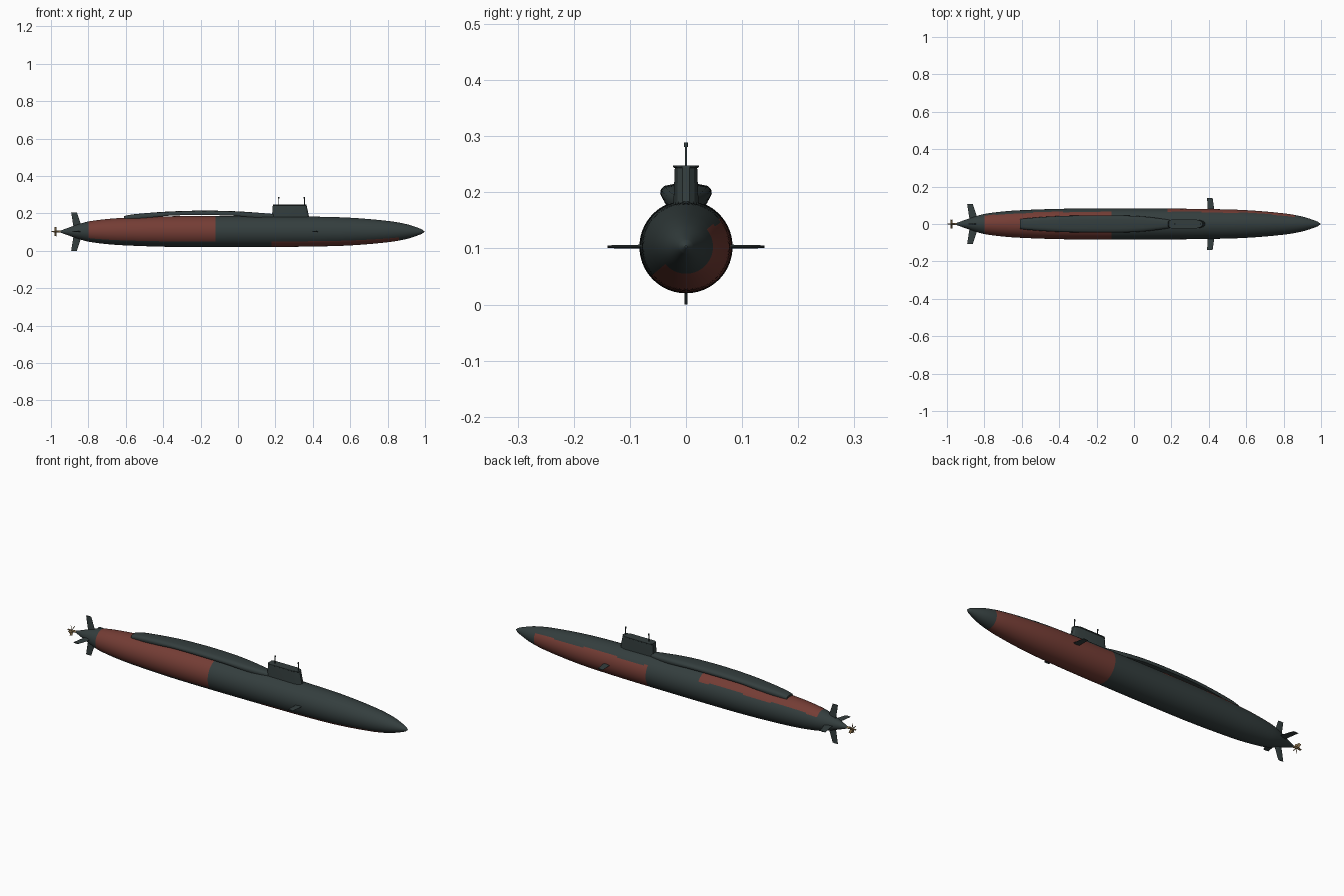
import bpy, bmesh, math
from mathutils import Vector, Matrix

if "Cube" in bpy.data.objects:
    bpy.data.objects.remove(bpy.data.objects["Cube"])

CZ = 0.103  # height of the hull axis


def material(name, rgb):
    m = bpy.data.materials.new(name)
    m.diffuse_color = (*rgb, 1)
    m.use_nodes = True
    m.node_tree.nodes["Principled BSDF"].inputs["Base Color"].default_value = m.diffuse_color
    return m


DARK = material("dark green grey", (0.034, 0.048, 0.048))
RED = material("dull red", (0.175, 0.046, 0.035))
BRASS = material("brass", (0.26, 0.17, 0.075))


def make(name, bm, mats, smooth=35):
    bmesh.ops.recalc_face_normals(bm, faces=bm.faces)
    me = bpy.data.meshes.new(name)
    bm.to_mesh(me)
    bm.free()
    ob = bpy.data.objects.new(name, me)
    bpy.context.collection.objects.link(ob)
    for m in mats:
        me.materials.append(m)
    bpy.ops.object.select_all(action='DESELECT')
    ob.select_set(True)
    bpy.context.view_layer.objects.active = ob
    bpy.ops.object.shade_smooth_by_angle(angle=math.radians(smooth))
    return ob


def loft(rings):
    """Skin closed rings of points and cap both ends."""
    bm = bmesh.new()
    vs = [[bm.verts.new(p) for p in r] for r in rings]
    n = len(vs[0])
    for a, b in zip(vs, vs[1:]):
        for i in range(n):
            bm.faces.new((a[i], a[(i + 1) % n], b[(i + 1) % n], b[i]))
    bm.faces.new(vs[0])
    bm.faces.new(vs[-1])
    return bm


def curve(keys, x):
    """Smooth value at x through rows of (x, value, value...)."""
    i = max(k for k in range(len(keys) - 1) if keys[k][0] <= x + 1e-9)
    p1, p2 = keys[i], keys[i + 1]
    p0, p3 = keys[max(i - 1, 0)], keys[min(i + 2, len(keys) - 1)]
    h = p2[0] - p1[0]
    t = (x - p1[0]) / h
    out = []
    for j in range(1, len(p1)):
        m1 = (p2[j] - p0[j]) / (p2[0] - p0[0]) * h
        m2 = (p3[j] - p1[j]) / (p3[0] - p1[0]) * h
        out.append((2*t**3 - 3*t*t + 1) * p1[j] + (t**3 - 2*t*t + t) * m1
                   + (3*t*t - 2*t**3) * p2[j] + (t**3 - t*t) * m2)
    return out


# Hull: body of revolution along x, with two red half-wraps
profile = [(-0.95, 0.005), (-0.9, 0.023), (-0.85, 0.04), (-0.8, 0.054), (-0.7, 0.067),
           (-0.6, 0.074), (-0.4, 0.081), (-0.2, 0.083), (0.2, 0.082), (0.4, 0.08),
           (0.6, 0.074), (0.8, 0.057), (0.9, 0.040), (0.96, 0.021), (0.985, 0.011), (0.996, 0.002)]
xs = sorted({round(-0.94 + 0.02 * i, 3) for i in range(97)} | {-0.95, 0.985, 0.996})
N = 72
rings = []
for x in xs:
    r = curve(profile, x)[0]
    rings.append([(x, r * math.cos(2 * math.pi * k / N), CZ + r * math.sin(2 * math.pi * k / N))
                  for k in range(N)])
bm = loft(rings)
for f in bm.faces:
    c = f.calc_center_median()
    a = math.degrees(math.atan2(c.z - CZ, c.y)) % 360
    edge = 38 + 4 * math.sin(c.x * 17)
    upper = edge < a < 222
    if (-0.8 < c.x < -0.12 and upper) or (0.18 < c.x < 0.86 and not upper):
        f.material_index = 1
make("hull", bm, [DARK, RED])

# Raised casing behind the sail: half width, top, bottom along x
casing = [(-0.61, 0.026, 0.186, 0.165), (-0.57, 0.031, 0.194, 0.170), (-0.45, 0.040, 0.205, 0.180),
          (-0.35, 0.044, 0.211, 0.189), (-0.2, 0.046, 0.215, 0.191), (-0.05, 0.045, 0.213, 0.189),
          (0.05, 0.040, 0.208, 0.182), (0.13, 0.031, 0.202, 0.176), (0.19, 0.022, 0.197, 0.172)]
rings = []
for i in range(41):
    x = -0.61 + 0.02 * i
    w, t, b = curve(casing, x)
    h = t - b
    half = [(w * 0.93, b), (w, b + 0.3 * h), (w * 0.97, b + 0.6 * h),
            (w * 0.82, b + 0.86 * h), (w * 0.5, b + 0.98 * h)]
    rings.append([(x, y, z) for y, z in half] + [(x, 0, t)]
                 + [(x, -y, z) for y, z in reversed(half)])
make("deck_casing", loft(rings), [DARK], 40)


# Sail: tapered tower with rounded ends and a thin cap lip
def sail_ring(x0, x1, w, z):
    pts = [(x0, 0.65 * w), (x0 + 0.012, w), (x1 - 0.03, w), (x1 - 0.008, 0.7 * w), (x1, 0.3 * w)]
    return [(x, y, z) for x, y in pts] + [(x, -y, z) for x, y in reversed(pts)]


make("sail", loft([sail_ring(0.182, 0.381, 0.022, 0.17), sail_ring(0.182, 0.378, 0.022, 0.19),
                   sail_ring(0.186, 0.367, 0.020, 0.243), sail_ring(0.186, 0.367, 0.023, 0.245),
                   sail_ring(0.186, 0.366, 0.023, 0.248)]), [DARK], 30)


def cylinder(bm, r1, r2, depth, matrix):
    bmesh.ops.create_cone(bm, cap_ends=True, segments=12, radius1=r1, radius2=r2,
                          depth=depth, matrix=matrix)


# Masts with thicker heads
for name, x in (("rear_mast", 0.218), ("front_mast", 0.355)):
    bm = bmesh.new()
    cylinder(bm, 0.0022, 0.0022, 0.05, Matrix.Translation((x, 0, 0.262)))
    cylinder(bm, 0.0035, 0.0035, 0.008, Matrix.Translation((x, 0, 0.285)))
    make(name, bm, [DARK])


# Control surfaces: thin swept fins with a lens section, pointing along an angle around x
def fin(name, root, tip, r0, r1, angle):
    d = Vector((0, math.cos(angle), math.sin(angle)))
    n = Vector((0, -math.sin(angle), math.cos(angle)))
    rings = []
    for (a, b), r, t in ((root, r0, 0.004), (tip, r1, 0.0025)):
        ring = []
        for f, s in ((0, 0.15), (0.6, 1), (1, 0.15), (1, -0.15), (0.6, -1), (0, -0.15)):
            ring.append(Vector((a + (b - a) * f, 0, CZ)) + d * r + n * s * t)
        rings.append(ring)
    make(name, loft(rings), [DARK], 20)


for i, nm in enumerate(("left_stern_plane", "upper_rudder", "right_stern_plane", "lower_rudder")):
    r1 = 0.103 if i % 2 else 0.107
    fin(nm, (-0.878, -0.832), (-0.892, -0.862), 0.015, r1, i * math.pi / 2)
for nm, a in (("left_bow_plane", 0), ("right_bow_plane", math.pi)):
    fin(nm, (0.394, 0.432), (0.391, 0.420), 0.06, 0.14, a)

# Propeller: hub cone and five pitched blades
bm = bmesh.new()
cylinder(bm, 0.006, 0.003, 0.052, Matrix.Translation((-0.972, 0, CZ)) @ Matrix.Rotation(-math.pi / 2, 4, 'Y'))
for k in range(5):
    m = (Matrix.Translation((-0.975, 0, CZ)) @ Matrix.Rotation(k * math.tau / 5 + 0.3, 4, 'X')
         @ Matrix.Translation((0, 0, 0.014)) @ Matrix.Rotation(math.radians(40), 4, 'Z')
         @ Matrix.Diagonal((0.002, 0.013, 0.022, 1)))
    bmesh.ops.create_cube(bm, size=1, matrix=m)
make("propeller", bm, [BRASS])
